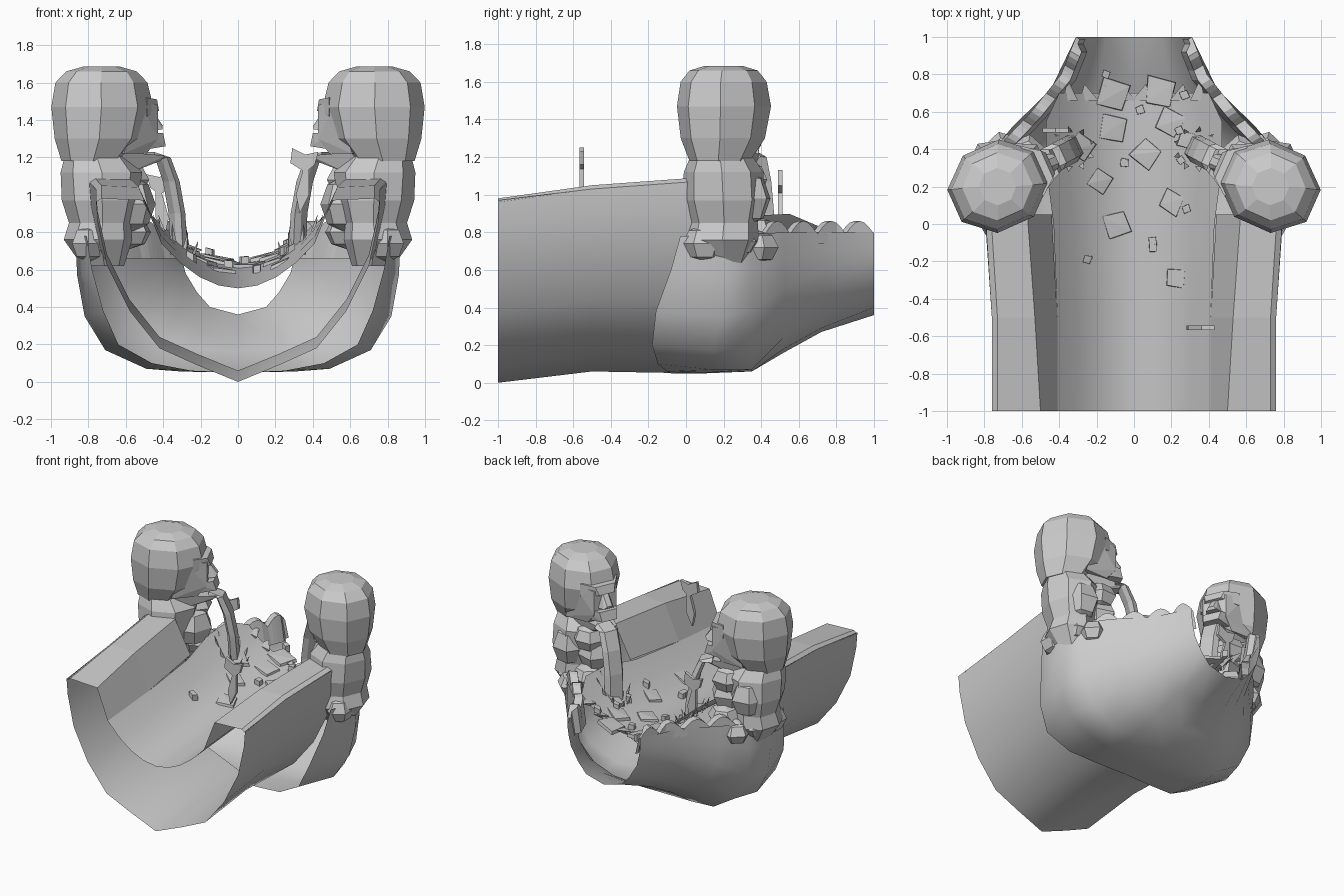
import bpy, bmesh, math, random
from mathutils import Vector, Matrix

if "Cube" in bpy.data.objects:
    bpy.data.objects.remove(bpy.data.objects["Cube"])

random.seed(4)


def finish(name, bm, mirror=False, smooth=False):
    bmesh.ops.recalc_face_normals(bm, faces=bm.faces)
    me = bpy.data.meshes.new(name)
    bm.to_mesh(me)
    bm.free()
    ob = bpy.data.objects.new(name, me)
    bpy.context.collection.objects.link(ob)
    if mirror:
        ob.modifiers.new("mirror", 'MIRROR').merge_threshold = 0.002
    if smooth:
        bpy.ops.object.select_all(action='DESELECT')
        ob.select_set(True)
        bpy.context.view_layer.objects.active = ob
        bpy.ops.object.shade_smooth_by_angle(angle=math.radians(45))
    return ob


def loft(name, rows, closed=False, caps=False, mirror=True, smooth=False):
    bm = bmesh.new()
    rings = [[bm.verts.new(p) for p in r] for r in rows]
    n = len(rows[0])
    for a, b in zip(rings, rings[1:]):
        for i in range(n if closed else n - 1):
            j = (i + 1) % n
            bm.faces.new((a[i], a[j], b[j], b[i]))
    if caps:
        bm.faces.new(rings[0])
        bm.faces.new(rings[-1])
    return finish(name, bm, mirror, smooth)


def hull(name, pts, mirror=True):
    bm = bmesh.new()
    vs = [bm.verts.new(p) for p in pts]
    bmesh.ops.convex_hull(bm, input=vs)
    bmesh.ops.delete(bm, geom=[v for v in bm.verts if not v.link_faces], context='VERTS')
    return finish(name, bm, mirror)


# Outer shell of the straight channel, half profile mirrored
front = [(0, 0), (.22, .09), (.42, .18), (.58, .38), (.70, .62), (.75, .85), (.76, .97)]


def channel(y, lift, sx, top):
    return [(x * sx, y, z + lift * (1 - z / .97) + top * z / .97) for x, z in front]


loft("channel_shell", [channel(-1, 0, 1, 0), channel(-.5, .06, 1, .06), channel(.05, .05, 1.05, .1)], smooth=True)


# Rounded basin shell at the back
def basin(y, half):
    return [(x, y, z) for x, z in half]


loft("basin_shell", [
    [(0, -.08, .05), (.25, -.1, .06), (.46, -.15, .10), (.64, -.18, .2), (.72, -.16, .38), (.78, -.08, .6), (.81, -.03, .78)],
    [(0, .1, .05), (.3, .1, .055), (.49, .14, .07), (.71, .15, .17), (.82, .18, .35), (.86, .2, .57), (.87, .2, .78)],
    basin(.35, [(0, .06), (.3, .06), (.48, .07), (.66, .18), (.76, .38), (.79, .6), (.78, .79)]),
    basin(.52, [(0, .16), (.25, .18), (.42, .24), (.56, .36), (.63, .5), (.65, .66), (.65, .8)]),
    basin(.72, [(0, .27), (.20, .29), (.32, .37), (.40, .48), (.43, .6), (.44, .7), (.445, .8)]),
    basin(1, [(0, .36), (.15, .4), (.22, .48), (.28, .58), (.30, .66), (.31, .73), (.31, .8)])], smooth=True)


# Pool floor
def floor_z(x, y):
    w = .41 + .03 * min(max(y + .5, 0), 1)
    return .5 + .08 * (y + 1) + .24 * min(abs(x) / w, 1.3) ** 2


def floor_row(y, w):
    return [(w * t, y, floor_z(w * t, y)) for t in (0, .25, .5, .75, 1)]


loft("pool_floor", [floor_row(y, w) for y, w in
                    ((-1, .41), (-.5, .41), (0, .43), (.3, .47), (.55, .47), (.70, .4))], smooth=True)
# Broken end of the floor
for i, (x, w) in enumerate(((.04, .05), (.13, .06), (.24, .05), (.34, .04))):
    z = floor_z(x, .68)
    hull("broken_edge", [(x - w, .66, z), (x + w, .66, z + .02), (x + w * .3, .73 + .04 * (i % 2), z + .02),
                         (x, .67, z - .03), (x + w * .5, .75, z + .03)])

# Side walls: inner slope and top
loft("side_wall", [[(a, y, floor_z(a, y)), (b, y, z), (.73 + d, y, z + .01), (.76 + d, y, z - .01)]
                   for y, a, b, z, d in ((-1, .41, .50, .97, 0), (-.5, .41, .53, 1.04, 0), (.05, .44, .57, 1.08, .035))])

# Scalloped rim of the basin
path = [Vector(p) for p in ((.72, .42), (.55, .6), (.39, .8), (.31, 1))]
rows = []
for k in range(25):
    t = k / 8
    s = min(int(t), 2)
    p = path[s].lerp(path[s + 1], t - s)
    q = p - Vector((.05, .03)) * (1 if p.y < .97 else .4)
    z = .79 + .07 * abs(math.sin(math.pi * k / 6))
    rows.append([(p.x, p.y, .74), (p.x, p.y, z), (q.x, q.y, z), (q.x - .03, q.y, .66)])
loft("scalloped_rim", rows)

# Figures: everything is placed in a frame that faces across the pool
C = Vector((.73, .2, 0))
F = Vector((-math.cos(.42), math.sin(.42), 0))
S = Vector((-F.y, F.x, 0))


def loc(f, s, z):
    return C + F * f + S * s + Vector((0, 0, z))


def ring(z, cf, rf, rs, n=8):
    return [loc(cf + rf * math.cos(2 * math.pi * (i + .5) / n), rs * math.sin(2 * math.pi * (i + .5) / n), z)
            for i in range(n)]


def both(pts):
    return [loc(f, k * s, z) for f, s, z in pts for k in (1, -1)]


loft("head", [ring(*r) for r in ((1.18, -.05, .17, .16), (1.30, -.01, .245, .22), (1.47, .005, .278, .245),
                                 (1.60, .0, .25, .225), (1.66, .0, .19, .18), (1.685, .0, .10, .10))],
     closed=True, caps=True)
hull("face", both([(.15, .17, 1.5), (.29, .09, 1.48), (.29, .09, 1.3), (.22, .1, 1.22), (.05, .18, 1.22)]))
hull("brow", both([(.2, .15, 1.52), (.29, .08, 1.51), (.31, .06, 1.45), (.2, .15, 1.42)]))
hull("nose", both([(.27, .02, 1.48), (.35, .02, 1.37), (.34, .04, 1.35), (.22, .08, 1.34)]))
hull("upper_lip", both([(.18, .13, 1.33), (.33, .07, 1.33), (.35, .06, 1.26), (.12, .13, 1.23)]))
hull("jaw", both([(.05, .14, 1.23), (.35, .06, 1.21), (.32, .05, 1.18), (.1, .1, 1.11)]))

# Torso, arm, chest and curled base
loft("torso", [ring(*r) for r in ((.62, .01, .11, .12), (.76, -.02, .18, .20),
                                  (.85, -.01, .16, .19), (.97, -.01, .20, .22), (1.12, .0, .22, .21),
                                  (1.21, -.03, .17, .16))], closed=True, caps=True)


def lump(name, c, r, rot=0):
    bm = bmesh.new()
    bmesh.ops.create_uvsphere(bm, u_segments=6, v_segments=4, radius=1)
    m = Matrix.Translation(c) @ Matrix.Rotation(rot, 4, 'Z') @ Matrix.Diagonal((*r, 1))
    bmesh.ops.transform(bm, matrix=m, verts=bm.verts)
    return finish(name, bm, True)


lump("arm", (.76, .32, .98), (.13, .14, .15), .4)
lump("inner_arm", (.57, .27, .95), (.13, .15, .15), .3)
lump("chest", (.60, .33, 1.08), (.13, .11, .1), -.4)
lump("base_curl", (.78, .26, .75), (.11, .15, .08), .5)
lump("base_curl", (.69, .38, .72), (.12, .11, .09), .8)
lump("base_curl", (.58, .36, .80), (.12, .12, .09), .2)
lump("base_curl", (.80, .10, .74), (.10, .12, .10), 0)

# Water jets from the mouths with splash spikes
jet = [(.47, .33, 1.2, .03), (.41, .36, 1.2, .04), (.365, .385, 1.07, .045), (.335, .4, .9, .045), (.325, .41, .68, .05)]
rows = []
for x, y, z, t in jet:
    n = Vector((0, 0, 1)) * t if x > .45 else F * t * .8
    p = Vector((x, y, z))
    rows.append([p + n + S * .05, p + n - S * .05, p - S * .075, p - n * .6 - S * .04, p - n * .6 + S * .04, p + S * .075])
loft("water_jet", rows, closed=True, caps=True)
for k in range(9):
    a = k * 2 * math.pi / 9
    p = Vector((.33 + .09 * math.cos(a), .4 + .09 * math.sin(a), 0))
    z = floor_z(p.x, p.y)
    d = Vector((math.cos(a), math.sin(a), 0))
    n = Vector((-d.y, d.x, 0)) * .018
    h = random.uniform(.05, .1)
    hull("splash", [p + n + Vector((0, 0, z - .01)), p - n + Vector((0, 0, z - .01)),
                    p + d * .02 + Vector((0, 0, z)), p + d * .035 + Vector((0, 0, z + h))])


# Floating slabs and pebbles
def slab(name, x, y, r, rot, h):
    pts = []
    for k in range(4):
        a = rot + k * math.pi / 2
        q = r * random.uniform(.85, 1.15)
        px, py = x + q * math.cos(a), y + q * math.sin(a)
        z = floor_z(x, y) + .7 * (floor_z(px, py) - floor_z(x, y))
        pts += [(px, py, z - .01), (px * .94 + x * .06, py * .94 + y * .06, z + h)]
    hull(name, pts, False)


for x, y, r, a in ((-.11, .51, .1, .6), (.07, .38, .09, .1), (.19, .54, .09, .3), (-.18, .23, .07, .2),
                   (-.09, 0, .09, 1.1), (.2, .12, .08, .3), (.22, -.29, .065, .7), (-.28, .41, .08, .2),
                   (-.11, .69, .11, .5), (.14, .70, .11, .6), (.28, .45, .06, .5)):
    slab("floating_slab", x, y, r, a, .015)
for x, y in ((-.25, -.19), (.1, -.09), (.1, -.13), (.28, .08), (-.05, .33), (.03, .61), (.27, .69), (-.15, .8),
             (.25, .34), (.24, .5)):
    slab("pebble", x, y, .03, random.uniform(0, 1.5), .04)


# Leaping fish: slim body below, forked tail above
def fish(x, y, z, s, flip):
    for nm, outline in (("fish_body", [(-.03, -.2), (-.05, -.1), (-.01, .04), (.02, .04), (.02, -.1)]),
                        ("fish_tail", [(0, .02), (-.08, .07), (-.07, .15), (0, .115), (.07, .13), (.05, .06)])):
        bm = bmesh.new()
        f = bm.faces.new([bm.verts.new((x + a * s * flip, y - .012, z + b * s)) for a, b in outline])
        ex = bmesh.ops.extrude_face_region(bm, geom=[f])
        bmesh.ops.translate(bm, vec=(0, .024, 0), verts=[v for v in ex['geom'] if isinstance(v, bmesh.types.BMVert)])
        finish(nm, bm)


fish(.36, -.555, 1.1, 1, 1)
fish(-.42, .5, .98, 1, -1)
